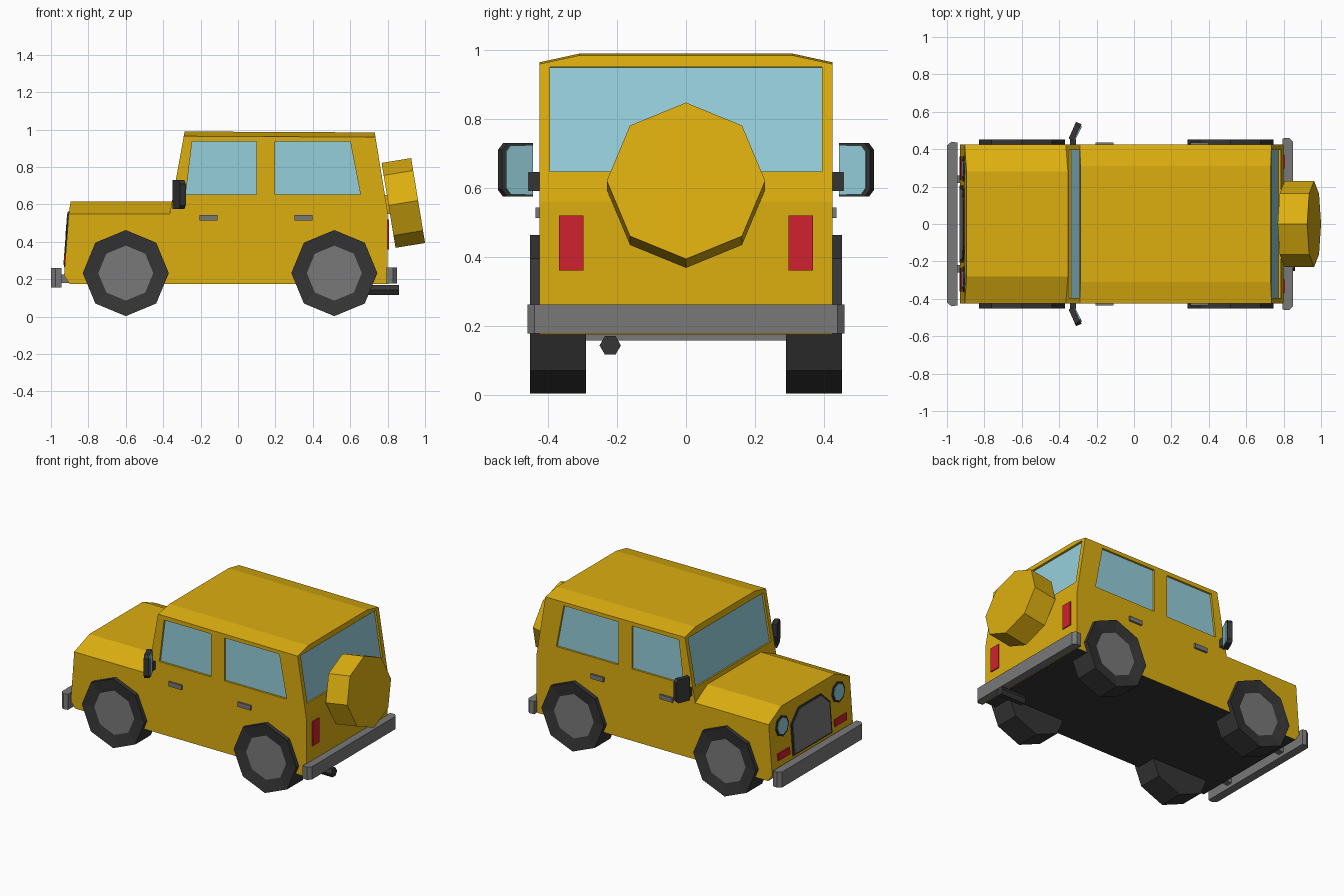
import bpy, bmesh, math
from mathutils import Vector as V

if "Cube" in bpy.data.objects:
    bpy.data.objects.remove(bpy.data.objects["Cube"])


def material(name, col):
    m = bpy.data.materials.new(name)
    m.diffuse_color = (*col, 1)
    m.use_nodes = True
    m.node_tree.nodes["Principled BSDF"].inputs["Base Color"].default_value = m.diffuse_color
    return m


YELLOW = material("yellow paint", (0.72, 0.43, 0.005))
GLASS = material("pale blue glass", (0.30, 0.62, 0.71))
GREY = material("mid grey", (0.19, 0.19, 0.19))
DARK = material("dark rubber", (0.036, 0.036, 0.036))
RED = material("red lamp", (0.63, 0.015, 0.028))


def hull(name, pts, *mats, rule=None):
    """Convex solid around points; rule(bm) may recolour or reshape faces."""
    bm = bmesh.new()
    for p in pts:
        bm.verts.new(p)
    bmesh.ops.convex_hull(bm, input=bm.verts[:])
    bmesh.ops.dissolve_limit(bm, angle_limit=0.01, verts=bm.verts[:], edges=bm.edges[:])
    bmesh.ops.recalc_face_normals(bm, faces=bm.faces[:])
    if rule:
        rule(bm)
    me = bpy.data.meshes.new(name)
    bm.to_mesh(me)
    bm.free()
    for m in mats:
        me.materials.append(m)
    ob = bpy.data.objects.new(name, me)
    bpy.context.collection.objects.link(ob)
    return ob


def slab(name, pts, n, a, b, *mats, rule=None):
    """Flat polygon thickened from offset a to offset b along n."""
    n = V(n).normalized()
    return hull(name, [V(p) + n * d for p in pts for d in (a, b)], *mats, rule=rule)


def box(name, x, y, z, mat):
    return hull(name, [(i, j, k) for i in x for j in y for k in z], mat)


def both(pts):
    return [(x, s * y, z) for x, y, z in pts for s in (1, -1)]


def ring(r, n=8):
    return [(r * math.cos(2 * math.pi * i / n), r * math.sin(2 * math.pi * i / n)) for i in range(n)]


def dark_floor(bm):
    for f in bm.faces:
        f.material_index = int(f.normal.z < -0.9)


# Body: bonnet and cabin
W = 0.425
hull("bonnet", both([(-0.90, W, 0.175), (-0.93, W, 0.22), (-0.905, W, 0.55), (-0.895, 0.28, 0.615),
                     (-0.33, 0.28, 0.615), (-0.33, W, 0.55), (-0.33, W, 0.175)]),
     YELLOW, DARK, rule=dark_floor)
cabin = hull("cabin", both([(-0.365, W, 0.175), (-0.365, W, 0.55), (-0.29, W, 0.965), (-0.2855, 0.31, 0.99),
                            (0.731, 0.31, 0.985), (0.735, W, 0.96), (0.80, W, 0.56), (0.80, W, 0.175)]),
             YELLOW, DARK, rule=dark_floor)


# Recessed windows: cut the opening, then lay a thin pane in it
def window(name, pts, n):
    cutter = slab("cutter", pts, n, -0.015, 0.05, YELLOW)
    cutter.hide_render = True
    mod = cabin.modifiers.new("opening", "BOOLEAN")
    mod.operation, mod.solver, mod.object = "DIFFERENCE", "EXACT", cutter
    bpy.context.view_layer.objects.active = cabin
    bpy.ops.object.modifier_apply(modifier=mod.name)
    bpy.data.objects.remove(cutter)
    slab(name, pts, n, -0.018, -0.013, GLASS)


def windscreen_x(z):
    return -0.365 + (z - 0.55) * 0.075 / 0.415


def tail_x(z):
    return 0.80 - (z - 0.56) * 0.065 / 0.40


for s, side in ((1, "left"), (-1, "right")):
    window(f"front_window_{side}", [(x, s * W, z) for x, z in
           ((-0.245, 0.937), (0.10, 0.937), (0.10, 0.652), (-0.28, 0.652))], (0, s, 0))
    window(f"rear_window_{side}", [(x, s * W, z) for x, z in
           ((0.197, 0.937), (0.60, 0.937), (0.655, 0.652), (0.197, 0.652))], (0, s, 0))
window("windscreen", both([(windscreen_x(z), 0.395, z) for z in (0.64, 0.95)]), (-0.415, 0, 0.075))
window("tailgate_window", both([(tail_x(z), 0.395, z) for z in (0.648, 0.952)]), (0.40, 0, 0.065))


# Wheels with recessed hubs
def hub(sign):
    def rule(bm):
        face = [f for f in bm.faces if f.normal.y * sign > 0.9]
        bmesh.ops.inset_region(bm, faces=face, thickness=0.083, depth=-0.012)
        face[0].material_index = 1
    return rule


for s, side in ((1, "left"), (-1, "right")):
    for cx, end in ((-0.60, "front"), (0.515, "rear")):
        slab(f"{end}_wheel_{side}", [(cx + a, s * 0.29, 0.233 + b) for a, b in ring(0.23)],
             (0, s, 0), 0, 0.163, DARK, GREY, rule=hub(s))

# Spare wheel cover, tilted with the tailgate
t = math.radians(9.3)
slab("spare_wheel_cover", [(0.884 - b * math.sin(t), a, 0.608 + b * math.cos(t)) for a, b in ring(0.23)],
     (math.cos(t), 0, math.sin(t)), -0.08, 0.08, YELLOW)
box("spare_mount", (0.77, 0.83), (-0.05, 0.05), (0.55, 0.65), YELLOW)

# Bumpers with bevelled ends
hull("front_bumper", both([(x, y, z) for z in (0.157, 0.26) for x, y in
     ((-0.945, 0.435), (-0.975, 0.44), (-1.0, 0.42))]), GREY)
hull("rear_bumper", both([(x, y, z) for z in (0.177, 0.262) for x, y in
     ((0.795, 0.458), (0.83, 0.46), (0.85, 0.44))]), GREY)


# Front panel details
def front(y, z):
    return (-0.93 + 0.0758 * (z - 0.22), y, z)


FN = (-0.33, 0, 0.025)
grille = ((0.19, 0.275), (0.19, 0.465), (0.11, 0.54))
slab("grille_surround", both([front(y * 1.08, 0.41 + (z - 0.41) * 1.08) for y, z in grille]), FN, -0.005, 0.005, DARK)
slab("grille", both([front(y, z) for y, z in grille]), FN, 0, 0.008, GREY)

for s, side in ((1, "left"), (-1, "right")):
    # Lamps
    for name, r, d, mat in (("headlight_rim", 0.068, 0.006, DARK), ("headlight", 0.054, 0.009, GLASS)):
        slab(f"{name}_{side}", [front(s * 0.295 + a, 0.495 + b) for a, b in ring(r)], FN, -0.005, d, mat)
    slab(f"indicator_{side}", [front(s * y, z) for y in (0.235, 0.36) for z in (0.29, 0.335)], FN, -0.002, 0.007, RED)
    box(f"tail_light_{side}", (0.798, 0.807), (s * 0.297, s * 0.368), (0.36, 0.52), RED)
    # Bumper brackets
    box(f"bumper_bracket_{side}", (-0.95, -0.89), (s * 0.22, s * 0.26), (0.18, 0.225), GREY)
    # Door handles
    for x, end in ((-0.205, "front"), (0.302, "rear")):
        box(f"{end}_handle_{side}", (x, x + 0.095), (s * 0.42, s * 0.437), (0.513, 0.543), GREY)
    # Door mirrors
    box(f"mirror_arm_{side}", (-0.342, -0.31), (s * 0.41, s * 0.465), (0.592, 0.647), DARK)
    outline = ((0.45, 0.575), (0.45, 0.73), (0.525, 0.73), (0.54, 0.71), (0.54, 0.595), (0.525, 0.575))
    n = (0.9, -s * 0.4, 0)
    slab(f"mirror_{side}", [(-0.315 + (y - 0.495) * 0.44, s * y, z) for y, z in outline], n, -0.016, 0.016, DARK)
    slab(f"mirror_glass_{side}", [(-0.315 + (y - 0.495) * 0.44, s * (0.49 + (y - 0.495) * 0.86),
                                   0.652 + (z - 0.652) * 0.92) for y, z in outline], n, 0.012, 0.019, GLASS)

# Exhaust pipe
slab("exhaust_pipe", [(0.68, -0.22 + a, 0.143 + b) for a, b in ring(0.031, 6)], (1, 0, 0), 0, 0.18, DARK)
